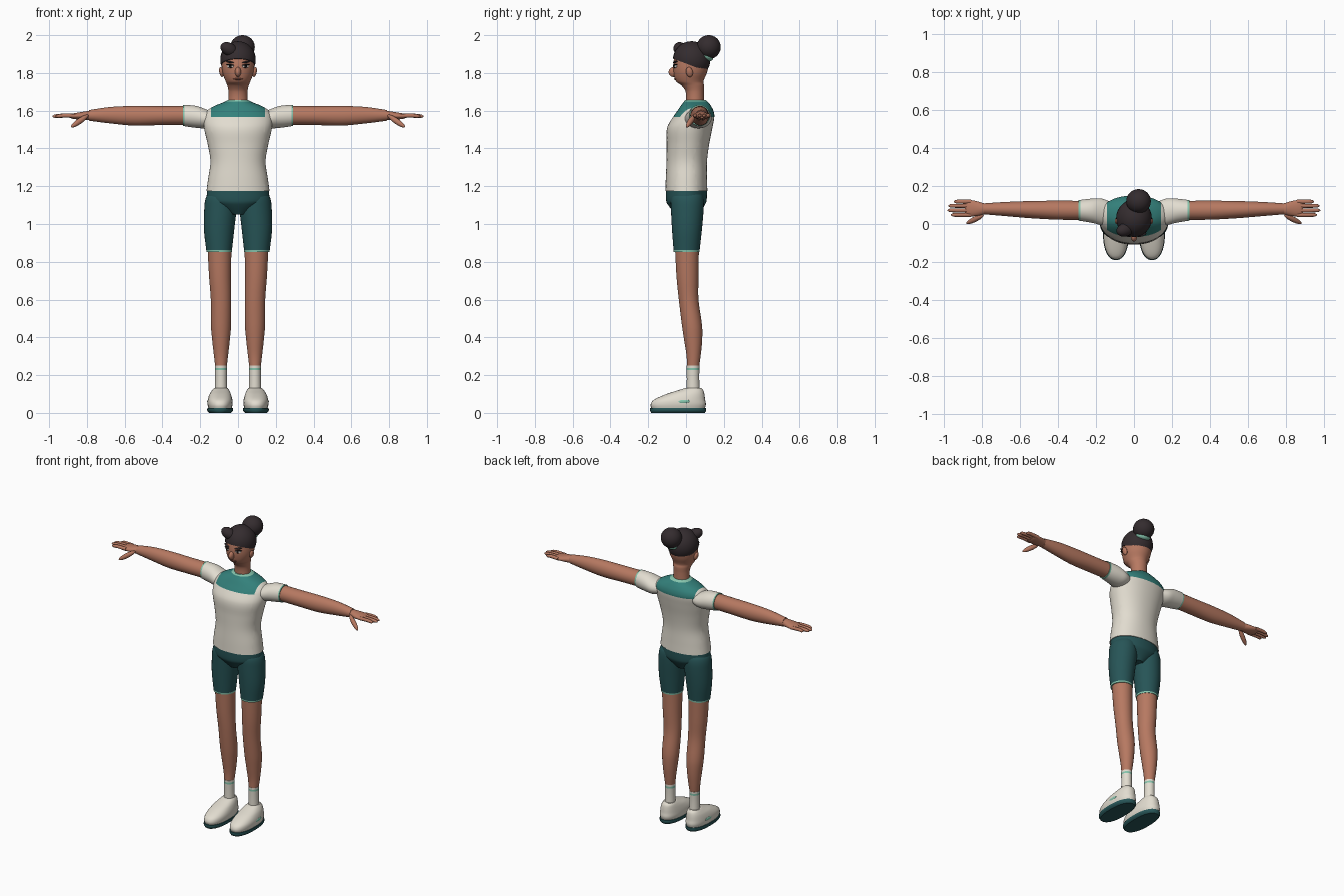
import bpy
import bmesh
from math import cos, sin, pi, copysign
from mathutils import Vector, Matrix, Euler

if "Cube" in bpy.data.objects:
    bpy.data.objects.remove(bpy.data.objects["Cube"])


def material(name, *rgb):
    mat = bpy.data.materials.new(name)
    mat.use_nodes = True
    mat.diffuse_color = (*rgb, 1)
    for node in mat.node_tree.nodes:
        if node.type == "BSDF_PRINCIPLED":
            node.inputs["Base Color"].default_value = (*rgb, 1)
            node.inputs["Roughness"].default_value = 0.8
    return mat


skin = material("skin", 0.47, 0.19, 0.12)
white = material("warm white cloth", 0.76, 0.72, 0.63)
teal = material("teal cloth", 0.034, 0.22, 0.2)
dark_teal = material("dark teal cloth", 0.02, 0.09, 0.095)
mint = material("mint trim", 0.24, 0.56, 0.42)
hair = material("dark hair", 0.034, 0.025, 0.028)
black = material("eye black", 0.01, 0.008, 0.008)
eye_white = material("eye white", 0.75, 0.72, 0.68)
lip = material("lip", 0.27, 0.09, 0.06)


def finish(bm, name, mats, pair=False):
    """Turn a bmesh into one object, or a left and right pair."""
    bmesh.ops.recalc_face_normals(bm, faces=bm.faces)
    for prefix in (("left_", "right_") if pair else ("",)):
        if prefix == "right_":
            bmesh.ops.scale(bm, vec=(-1, 1, 1), verts=bm.verts)
            bmesh.ops.reverse_faces(bm, faces=bm.faces)
        mesh = bpy.data.meshes.new(prefix + name)
        bm.to_mesh(mesh)
        for mat in mats:
            mesh.materials.append(mat)
        obj = bpy.data.objects.new(prefix + name, mesh)
        bpy.context.scene.collection.objects.link(obj)
        bpy.ops.object.select_all(action="DESELECT")
        obj.select_set(True)
        bpy.context.view_layer.objects.active = obj
        bpy.ops.object.shade_smooth_by_angle(angle=0.8)
    bm.free()


def sample(sections, steps):
    """Smooth cubic blend through (position, centre, centre, radius, radius)."""
    pts = [Vector(s) for s in sections]
    last = len(pts) - 1
    slopes = []
    for i in range(last + 1):
        a, b = pts[max(i - 1, 0)], pts[min(i + 1, last)]
        slopes.append((b - a) / (b[0] - a[0]))
    for i in range(last):
        a, b = pts[i], pts[i + 1]
        h = b[0] - a[0]
        for k in range(steps):
            u = k / steps
            v = 1 - u
            yield (a * (v * v * (1 + 2 * u)) + b * (u * u * (3 - 2 * u))
                   + slopes[i] * (h * u * v * v) - slopes[i + 1] * (h * u * u * v))
    yield pts[-1]


def loft(name, mats, sections, axis="z", sides=32, steps=5, power=2.0,
         cuts=(), rule=None, pair=False):
    bm = bmesh.new()
    rings = []
    for t, c, d, r, s in sample(sections, steps):
        ring = []
        for k in range(sides):
            a = 2 * pi * k / sides
            p = c + r * copysign(abs(cos(a)) ** (2 / power), cos(a))
            q = d + s * copysign(abs(sin(a)) ** (2 / power), sin(a))
            ring.append(bm.verts.new((p, q, t) if axis == "z" else (t, p, q)))
        rings.append(ring)
    for low, high in zip(rings, rings[1:]):
        for k in range(sides):
            j = (k + 1) % sides
            bm.faces.new((low[k], low[j], high[j], high[k]))
    bm.faces.new(rings[0])
    bm.faces.new(rings[-1])
    # Exact colour borders
    for point, normal in cuts:
        bmesh.ops.bisect_plane(bm, geom=bm.verts[:] + bm.edges[:] + bm.faces[:],
                               plane_co=point, plane_no=normal)
    if rule:
        for face in bm.faces:
            face.material_index = int(rule(face.calc_center_median()))
    finish(bm, name, mats, pair)


def ball(name, mat, loc, size, rot=(0, 0, 0), pair=False, cut=None):
    bm = bmesh.new()
    bmesh.ops.create_uvsphere(bm, u_segments=28, v_segments=18, radius=1)
    place = Matrix.LocRotScale(Vector(loc), Euler(rot), Vector(size))
    bmesh.ops.transform(bm, matrix=place, verts=bm.verts)
    if cut:
        geom = bm.verts[:] + bm.edges[:] + bm.faces[:]
        bmesh.ops.bisect_plane(bm, geom=geom, plane_co=cut[0], plane_no=cut[1],
                               clear_inner=True)
        bmesh.ops.holes_fill(bm, edges=[e for e in bm.edges if e.is_boundary])
    finish(bm, name, [mat], pair)


UP, ACROSS = (0, 0, 1), (1, 0, 0)

# Head with neck
loft("head", [skin], [
    (1.63, 0, .048, .052, .047), (1.7, 0, .046, .05, .048),
    (1.735, 0, .035, .057, .06), (1.755, 0, .02, .065, .072),
    (1.8, 0, .022, .082, .088), (1.85, 0, .027, .087, .094),
    (1.9, 0, .033, .083, .088), (1.94, 0, .037, .055, .06),
    (1.955, 0, .037, .02, .02)])
ball("nose", skin, (0, -.066, 1.805), (.016, .026, .026), (.3, 0, 0))
ball("mouth", lip, (0, -.055, 1.768), (.026, .008, .005))
ball("ear", skin, (.088, .018, 1.805), (.011, .018, .027), (.2, .2, 0), pair=True)
ball("eye", eye_white, (.04, -.056, 1.835), (.019, .007, .008), (0, 0, .4), pair=True)
ball("iris", black, (.038, -.06, 1.835), (.009, .006, .009), pair=True)
ball("eyelid", black, (.042, -.057, 1.843), (.022, .008, .004), (0, -.12, .4), pair=True)
ball("eyebrow", hair, (.043, -.057, 1.858), (.024, .008, .005), (0, -.2, .4), pair=True)

# Hair
ball("hair_cap", hair, (0, .03, 1.87), (.094, .099, .098),
     cut=((0, -.066, 1.875), (0, .38, 1)))
ball("hair_curl", hair, (-.047, -.03, 1.925), (.05, .035, .034), (0, .5, .3))
ball("hair_bun", hair, (.024, .12, 1.937), (.065, .064, .063))
ball("hair_tie", mint, (.02, .105, 1.892), (.047, .042, .026), (-.45, 0, 0))


def shirt_colour(p):
    if p.z > 1.648:
        return 2
    return p.z > 1.567 and abs(p.x) < .142


# Shirt
loft("shirt_body", [white, teal, mint], [
    (1.175, 0, .002, .167, .111), (1.24, 0, .002, .158, .109),
    (1.33, 0, .004, .146, .107), (1.42, 0, .01, .16, .112),
    (1.51, 0, .02, .18, .12), (1.57, 0, .042, .182, .108),
    (1.6, 0, .05, .164, .095), (1.625, 0, .052, .125, .08),
    (1.645, 0, .052, .075, .065), (1.657, 0, .05, .053, .055)],
    sides=48, power=2.15, rule=shirt_colour,
    cuts=[((0, 0, 1.567), UP), ((0, 0, 1.648), UP),
          ((.142, 0, 0), ACROSS), ((-.142, 0, 0), ACROSS)])
loft("sleeve", [white, mint], [
    (.12, .055, 1.555, .06, .035), (.17, .064, 1.557, .07, .05),
    (.22, .07, 1.567, .064, .058), (.292, .072, 1.575, .054, .056)],
    axis="x", rule=lambda p: p.x > .283, cuts=[((.283, 0, 0), ACROSS)], pair=True)

# Arms and hands
loft("arm", [skin], [
    (.27, .072, 1.575, .05, .05), (.4, .073, 1.574, .05, .05),
    (.55, .076, 1.573, .045, .052), (.68, .079, 1.576, .037, .043),
    (.79, .08, 1.575, .029, .028)], axis="x", pair=True)
loft("palm", [skin], [
    (.77, .08, 1.575, .024, .022), (.8, .08, 1.574, .032, .023),
    (.84, .082, 1.572, .041, .019), (.875, .084, 1.571, .042, .014),
    (.89, .084, 1.571, .034, .009)], axis="x", pair=True)
ball("thumb", skin, (.838, .025, 1.545), (.06, .014, .015), (0, .56, -.46), pair=True)
fingers = {"index": (.048, .965), "middle": (.072, .982),
           "ring": (.096, .978), "little": (.118, .95)}
for finger, (y, tip) in fingers.items():
    loft(finger + "_finger", [skin], [
        (.86, y, 1.572, .011, .011), (.92, y, 1.574, .0105, .0105),
        (tip - .012, y, 1.571, .009, .009), (tip, y, 1.57, .003, .003)],
        axis="x", sides=12, pair=True)

# Shorts
loft("shorts_waist", [dark_teal], [
    (1.05, 0, .005, .05, .06), (1.105, 0, .002, .14, .1),
    (1.125, 0, .002, .163, .107), (1.18, 0, .002, .164, .109)], sides=40)
loft("shorts_leg", [dark_teal, mint], [
    (.853, .1, .003, .067, .068), (.97, .1, .005, .08, .079),
    (1.09, .092, .007, .086, .087), (1.14, .087, .006, .083, .086),
    (1.17, .08, .005, .07, .075)],
    rule=lambda p: p.z < .863, cuts=[((0, 0, .863), UP)], pair=True)

# Legs, socks and shoes
loft("leg", [skin], [
    (.235, .09, .037, .029, .031), (.3, .09, .04, .037, .037),
    (.38, .09, .038, .046, .047), (.46, .09, .032, .053, .053),
    (.6, .09, .014, .054, .052), (.72, .095, .008, .058, .058),
    (.87, .098, .005, .063, .063)], pair=True)
loft("sock", [white, mint], [
    (.1, .09, .038, .033, .035), (.18, .09, .037, .031, .033),
    (.25, .09, .037, .032, .034)],
    rule=lambda p: .226 < p.z < .238,
    cuts=[((0, 0, .226), UP), ((0, 0, .238), UP)], pair=True)
loft("shoe", [white], [
    (.02, .095, -.042, .06, .14), (.045, .095, -.041, .066, .146),
    (.07, .095, -.034, .065, .135), (.1, .094, -.003, .056, .1),
    (.12, .092, .025, .045, .066), (.132, .091, .038, .036, .042)],
    power=2.3, pair=True)
loft("shoe_sole", [dark_teal], [
    (0, .095, -.042, .058, .142), (.012, .095, -.042, .068, .148),
    (.026, .095, -.042, .067, .148)], steps=3, power=2.3, pair=True)
ball("shoe_side_patch", mint, (.157, -.015, .06), (.006, .036, .01), (.05, 0, 0), pair=True)
